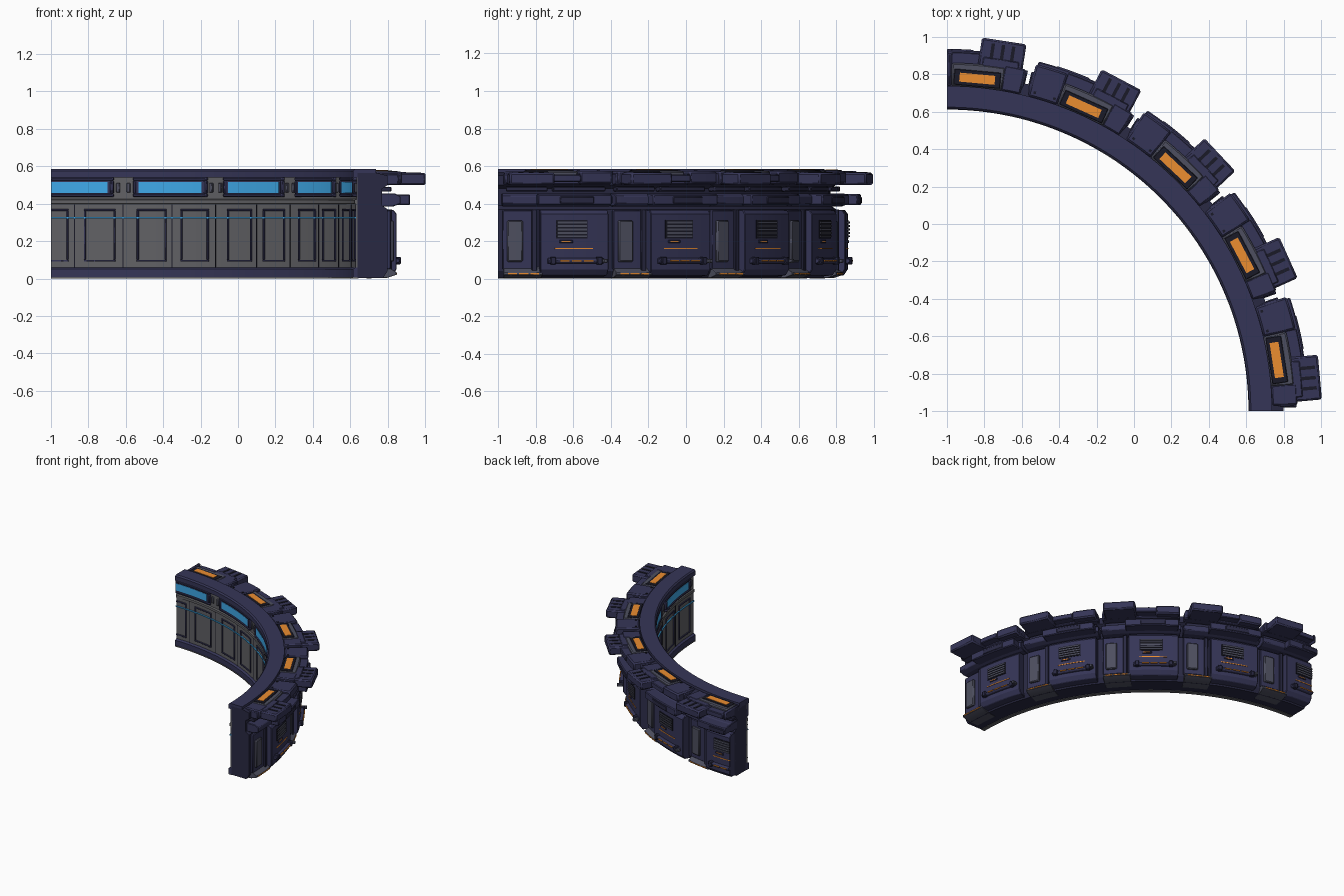
import bpy, bmesh, math
from mathutils import Matrix

if "Cube" in bpy.data.objects:
    bpy.data.objects.remove(bpy.data.objects["Cube"])

CX = CY = -1.0                      # centre of the arc
START, PITCH, COUNT = 0.3, 19.0, 5  # repeated wall bays, in degrees


def material(name, rgb):
    m = bpy.data.materials.new(name)
    m.diffuse_color = (*rgb, 1)
    m.use_nodes = True
    m.node_tree.nodes["Principled BSDF"].inputs["Base Color"].default_value = m.diffuse_color
    return m


NAVY = material("navy", (0.036, 0.036, 0.095))
DEEP = material("deep_navy", (0.022, 0.022, 0.055))
DARK = material("dark", (0.010, 0.010, 0.020))
SLATE = material("slate", (0.075, 0.078, 0.115))
GREY = material("wall_grey", (0.12, 0.12, 0.13))
ORANGE = material("orange_glow", (0.84, 0.27, 0.03))
CYAN = material("cyan_glow", (0.05, 0.40, 0.82))


def finish(name, bm, mat, bevel):
    bmesh.ops.recalc_face_normals(bm, faces=bm.faces)
    for f in bm.faces:
        f.smooth = True
    me = bpy.data.meshes.new(name)
    bm.to_mesh(me)
    bm.free()
    me.set_sharp_from_angle(angle=math.radians(20))
    me.materials.append(mat)
    ob = bpy.data.objects.new(name, me)
    bpy.context.collection.objects.link(ob)
    if bevel:
        b = ob.modifiers.new("bevel", 'BEVEL')
        b.width, b.segments = bevel, 1
        b.limit_method, b.angle_limit = 'ANGLE', math.radians(40)
    return ob


def sweep(bm, profile, a0, a1):
    """Sweep a closed (radius, z) profile between two angles, trimmed at 0 and 90."""
    a0, a1 = max(a0, 0), min(a1, 90)
    if a1 - a0 < 0.05:
        return
    n = max(1, math.ceil((a1 - a0) / 2.0))
    rings = []
    for i in range(n + 1):
        t = math.radians(a0 + (a1 - a0) * i / n)
        rings.append([bm.verts.new((CX + r * math.cos(t), CY + r * math.sin(t), z))
                      for r, z in profile])
    k = len(profile)
    for p, q in zip(rings, rings[1:]):
        for j in range(k):
            bm.faces.new((p[j], p[(j + 1) % k], q[(j + 1) % k], q[j]))
    bm.faces.new(rings[0])
    bm.faces.new(rings[-1][::-1])


def rect(r0, r1, z0, z1):
    return [(r0, z0), (r1, z0), (r1, z1), (r0, z1)]


def ring(name, profile, mat, bevel=0):
    bm = bmesh.new()
    sweep(bm, profile, 0, 90)
    return finish(name, bm, mat, bevel)


def bays(name, profile, spans, mat, bevel=0):
    """Repeat swept pieces in every bay; spans are degree offsets within a bay."""
    bm = bmesh.new()
    for i in range(COUNT):
        for a, b in spans:
            sweep(bm, profile, START + i * PITCH + a, START + i * PITCH + b)
    return finish(name, bm, mat, bevel)


def frames(name, r0, r1, z0, z1, spans, w, mat, bevel):
    """Rectangular frames on the curved wall."""
    d = math.degrees(w / r0)
    bm = bmesh.new()
    for i in range(COUNT):
        s = START + i * PITCH
        for a, b in spans:
            sweep(bm, rect(r0, r1, z0, z0 + w), s + a, s + b)
            sweep(bm, rect(r0, r1, z1 - w, z1), s + a, s + b)
            sweep(bm, rect(r0, r1, z0 + w, z1 - w), s + a, s + a + d)
            sweep(bm, rect(r0, r1, z0 + w, z1 - w), s + b - d, s + b)
    return finish(name, bm, mat, bevel)


def boxes(name, off, r, z, size, mat, bevel=0, shifts=(0,)):
    """Straight boxes in every bay: size is (radial, tangential, height)."""
    bm = bmesh.new()
    for i in range(COUNT):
        ang = START + i * PITCH + off
        if ang > 89:                # past the trimmed end
            continue
        rot = Matrix.Rotation(math.radians(ang), 4, 'Z')
        for s in shifts:
            bmesh.ops.create_cube(bm, size=1, matrix=Matrix.Translation((CX, CY, 0)) @ rot
                                  @ Matrix.Translation((r, s, z)) @ Matrix.Diagonal((*size, 1)))
    return finish(name, bm, mat, bevel)


# Continuous structure
ring("core_wall", [(1.64, 0.003), (1.775, 0.003), (1.80, 0.04), (1.80, 0.37), (1.77, 0.39),
                   (1.77, 0.48), (1.80, 0.50), (1.80, 0.55), (1.74, 0.565), (1.64, 0.565)], DEEP)
ring("floor_lip", rect(1.612, 1.645, 0, 0.008), GREY)
bays("top_rail", [(1.615, 0.54), (1.738, 0.54), (1.738, 0.585), (1.625, 0.585), (1.615, 0.575)],
     [(-0.3, 0), (0, 19)], NAVY)
bays("bottom_rail", [(1.615, 0.006), (1.66, 0.006), (1.66, 0.06), (1.63, 0.06), (1.615, 0.05)],
     [(-0.3, 0), (0, 19)], NAVY)

# Inner wall lining
ring("inner_lining", rect(1.630, 1.65, 0.055, 0.40), GREY)
ring("window_band", rect(1.634, 1.65, 0.40, 0.545), GREY)
ring("mid_rib", [(1.622, 0.40), (1.65, 0.39), (1.65, 0.43), (1.622, 0.42)], GREY)
ring("cyan_strip", rect(1.621, 1.64, 0.322, 0.330), CYAN)
frames("inner_panel_frames", 1.622, 1.64, 0.09, 0.372,
       [(1.5, 7.5), (10.4, 16.3)], 0.010, NAVY, 0.002)
bays("inner_seams", rect(1.627, 1.64, 0.06, 0.395), [(-0.08, 0.08), (9.2, 9.36)], DARK)
frames("window_frames", 1.612, 1.645, 0.436, 0.541, [(1.8, 17.0)], 0.018, NAVY, 0.005)
bays("window_surround", rect(1.619, 1.645, 0.45, 0.53), [(2, 16.8)], NAVY)
bays("windows", rect(1.617, 1.64, 0.458, 0.516), [(2.9, 15.9)], CYAN)
bays("window_clips", rect(1.622, 1.64, 0.46, 0.51), [(0.6, 1.3), (17.6, 18.3)], SLATE, 0.003)

# Outer lower wall: slim bay and equipment bay
bays("slim_bay_back", rect(1.79, 1.818, 0.05, 0.365), [(0.4, 5.8)], NAVY, 0.005)
bays("slim_bay_panel", rect(1.80, 1.835, 0.09, 0.31), [(1.2, 3.8)], SLATE, 0.006)
bays("bay_rib", rect(1.79, 1.832, 0.03, 0.37), [(5.3, 6.2)], DEEP, 0.003)
bays("equipment_block", [(1.78, 0.012), (1.84, 0.018), (1.862, 0.05), (1.862, 0.345),
                         (1.845, 0.367), (1.78, 0.367)], [(6.6, 18.1)], NAVY, 0.004)
bays("vent_back", rect(1.85, 1.866, 0.215, 0.312), [(9.2, 14.5)], DARK)
for i in range(5):
    z = 0.226 + 0.0185 * i
    bays(f"vent_slat_{i + 1}", rect(1.86, 1.872, z - 0.005, z + 0.005), [(9.4, 14.3)], SLATE)
bays("status_bar", rect(1.85, 1.868, 0.19, 0.206), [(9.8, 12)], DEEP, 0.002)
bays("status_light", rect(1.86, 1.870, 0.195, 0.201), [(10.1, 11.6)], ORANGE)
bays("light_line", rect(1.85, 1.865, 0.158, 0.164), [(9, 15.4)], ORANGE)
bays("conduit", [(1.85, 0.078), (1.878, 0.083), (1.886, 0.095), (1.878, 0.107), (1.85, 0.112)],
     [(7.8, 17.2)], NAVY, 0.003)
bays("conduit_clamps", rect(1.85, 1.892, 0.076, 0.116), [(8.2, 9.1), (15.9, 16.8)], DEEP, 0.004)
bays("conduit_lights", rect(1.87, 1.890, 0.092, 0.1),
     [(9.8, 11.3), (11.7, 13.3), (13.7, 15.3)], ORANGE)
boxes("side_knob", 17.2, 1.885, 0.095, (0.045, 0.022, 0.022), SLATE, 0.004)

# Feet with guide lights
bays("foot", [(1.70, 0.001), (1.80, 0.004), (1.848, 0.020), (1.848, 0.034), (1.79, 0.07)],
     [(0.6, 7)], SLATE, 0.002)
bays("foot_lights", rect(1.83, 1.852, 0.022, 0.030), [(1.3, 2.8), (3.1, 4.7), (5, 6.4)], ORANGE)

# Mid ledge
bays("ledge", [(1.76, 0.385), (1.83, 0.385), (1.87, 0.40), (1.87, 0.44), (1.84, 0.455),
               (1.76, 0.455)], [(0.3, 18.7)], NAVY, 0.004)
bays("ledge_bumper", rect(1.83, 1.932, 0.392, 0.450), [(6, 18)], NAVY, 0.006)
bays("ledge_pads", rect(1.90, 1.936, 0.40, 0.437), [(9.5, 15)], DEEP, 0.004)
bays("neck_strip", rect(1.76, 1.82, 0.465, 0.49), [(1, 8), (9, 18)], DEEP, 0.004)

# Upper crown: end block, start block, outer lip, radiator fin
bays("crown_base", rect(1.745, 1.86, 0.50, 0.56), [(0.5, 18.5)], NAVY, 0.006)
bays("crown_end_block", rect(1.738, 1.915, 0.505, 0.574), [(12.9, 18.3)], NAVY, 0.010)
bays("crown_start_block", rect(1.738, 1.875, 0.505, 0.572), [(0.7, 4.2)], NAVY, 0.008)
bays("crown_lip", rect(1.85, 1.92, 0.515, 0.555), [(7.5, 13)], NAVY, 0.005)
boxes("fin", 4.9, 1.924, 0.532, (0.156, 0.24, 0.066), NAVY, 0.010)
boxes("fin_root", 4.9, 1.87, 0.537, (0.07, 0.20, 0.066), NAVY, 0.008)
boxes("fin_slots", 4.9, 1.93, 0.566, (0.10, 0.018, 0.004), DARK, 0, (-0.055, 0, 0.055))
boxes("bolts", 15.5, 1.765, 0.575, (0.014, 0.014, 0.005), DARK, 0, (-0.055, 0.055))

# Top lamps
bays("lamp_housing", rect(1.738, 1.862, 0.54, 0.574), [(4.0, 12.9)], SLATE, 0.008)
boxes("lamp_bezel", 8.5, 1.784, 0.567, (0.085, 0.25, 0.022), DARK, 0.003)
boxes("lamp", 8.5, 1.784, 0.570, (0.048, 0.19, 0.022), ORANGE)
